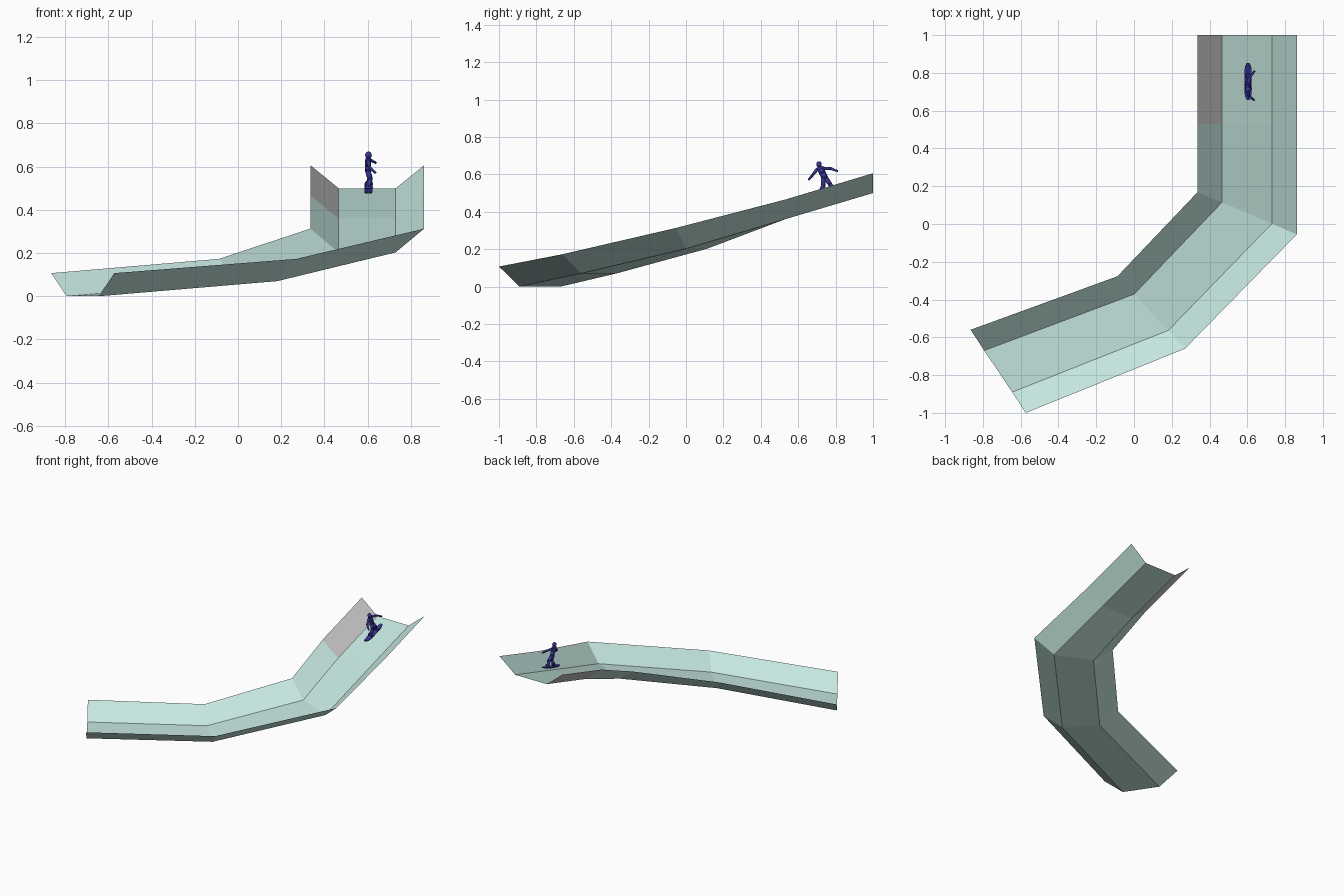
import bpy, bmesh
from mathutils import Vector, Matrix

if "Cube" in bpy.data.objects:
    bpy.data.objects.remove(bpy.data.objects["Cube"])


def material(name, rgb):
    m = bpy.data.materials.new(name)
    m.diffuse_color = (*rgb, 1)
    m.use_nodes = True
    m.node_tree.nodes["Principled BSDF"].inputs["Base Color"].default_value = m.diffuse_color
    return m


ICE = material("pale_ice", (0.56, 0.79, 0.74))
BLUE = material("dark_blue", (0.035, 0.035, 0.30))


def finish(name, bm, mat=None, smooth=False):
    me = bpy.data.meshes.new(name)
    bm.to_mesh(me)
    bm.free()
    ob = bpy.data.objects.new(name, me)
    bpy.context.collection.objects.link(ob)
    if mat:
        me.materials.append(mat)
    for p in me.polygons:
        p.use_smooth = smooth
    return ob


# Chute cross-sections: left rim, left floor, right floor, right rim (x, y), then floor and rim heights
STATIONS = [
    ([(-.865, -.56), (-.793, -.67), (-.645, -.89), (-.573, -1)], .002, .107),
    ([(-.088, -.277), (0, -.372), (.182, -.563), (.27, -.66)], .07, .173),
    ([(.335, .167), (.466, .115), (.73, .002), (.862, -.055)], .203, .313),
    ([(.336, .53), (.466, .53), (.73, .53), (.862, .53)], .36, .465),
    ([(.336, 1), (.466, 1), (.73, 1), (.862, 1)], .50, .606),
]
STATIONS[0] = (STATIONS[0][0], 0, .107)


def chute(name, keep, mat):
    bm = bmesh.new()
    rows = [[bm.verts.new((x, y, rim if i in (0, 3) else floor))
             for i, (x, y) in enumerate(pts)] for pts, floor, rim in STATIONS]
    for r in range(len(rows) - 1):
        for c in range(3):
            if keep(r, c):
                a, b = rows[r], rows[r + 1]
                bm.faces.new((a[c], a[c + 1], b[c + 1], b[c]))
    bmesh.ops.delete(bm, geom=[v for v in bm.verts if not v.link_faces], context='VERTS')
    bm.normal_update()
    if sum(f.normal.z for f in bm.faces) < 0:
        bmesh.ops.reverse_faces(bm, faces=bm.faces[:])
    return finish(name, bm, mat)


# Half-pipe track, with the plain grey upper left wall panel
chute("track", lambda r, c: (r, c) != (3, 0), ICE)
chute("start_wall_panel", lambda r, c: (r, c) == (3, 0), None)


def ball(bm, p, r, stretch=(1, 1, 1)):
    bmesh.ops.create_uvsphere(bm, u_segments=12, v_segments=8, radius=r,
                              matrix=Matrix.Translation(p) @ Matrix.Diagonal((*stretch, 1)))


def limb(name, points, radii, flat=1):
    # tapered segments with rounded joints
    bm = bmesh.new()
    pts = [Vector(p) for p in points]
    for p, q, r, s in zip(pts, pts[1:], radii, radii[1:]):
        d = q - p
        m = Matrix.Translation((p + q) / 2) @ d.to_track_quat('Z', 'X').to_matrix().to_4x4()
        bmesh.ops.create_cone(bm, cap_ends=True, segments=12, radius1=r, radius2=s,
                              depth=d.length, matrix=m)
    for p, r in zip(pts, radii):
        ball(bm, p, r)
    bmesh.ops.scale(bm, vec=(flat, 1, 1), space=Matrix.Translation(-pts[0]), verts=bm.verts)
    return finish(name, bm, BLUE, True)


# Rider: torso, head and limbs
limb("torso", [(.602, .742, .582), (.602, .73, .608), (.603, .72, .628)], [.017, .018, .018], .8)
limb("neck", [(.603, .718, .632), (.604, .713, .65)], [.008, .008])
bm = bmesh.new()
ball(bm, (.604, .711, .653), .0155, (1, .95, 1.1))
finish("head", bm, BLUE, True)
limb("upper_arm_and_hand", [(.603, .735, .632), (.612, .775, .631), (.637, .808, .618)],
     [.009, .0075, .0055])
limb("lower_arm_and_hand", [(.603, .702, .628), (.608, .677, .597), (.635, .657, .573)],
     [.009, .0075, .0055])
for name, hip, knee, foot in (
        ("front_leg", (.602, .735, .577), (.612, .734, .54), (.602, .718, .506)),
        ("rear_leg", (.602, .75, .577), (.612, .77, .547), (.602, .788, .523))):
    limb(name, [hip, knee, foot], [.013, .0115, .0095])
    toe = Vector(foot) + Vector((.016, 0, -.002))
    limb(name + "_boot", [Vector(foot) + Vector((-.006, 0, -.002)), toe], [.009, .008])

# Snowboard: rounded deck following the slope, tips curling up slightly
bm = bmesh.new()
L, W, N = .098, .019, 12
rows = []
for i in range(N + 1):
    t = -1 + 2 * i / N
    w = W * (1 - abs(t) ** 6 * .6)
    y, z = .755 + L * t, .5 + .027 * t + .006 * abs(t) ** 5
    rows.append([bm.verts.new((.604 + s * w, y, z + h))
                 for s, h in ((-1, -.003), (1, -.003), (1, .003), (-1, .003))])
for a, b in zip(rows, rows[1:]):
    for c in range(4):
        bm.faces.new((a[c], a[(c + 1) % 4], b[(c + 1) % 4], b[c]))
bm.faces.new(rows[0])
bm.faces.new(rows[-1][::-1])
bmesh.ops.recalc_face_normals(bm, faces=bm.faces)
finish("snowboard", bm, BLUE)
